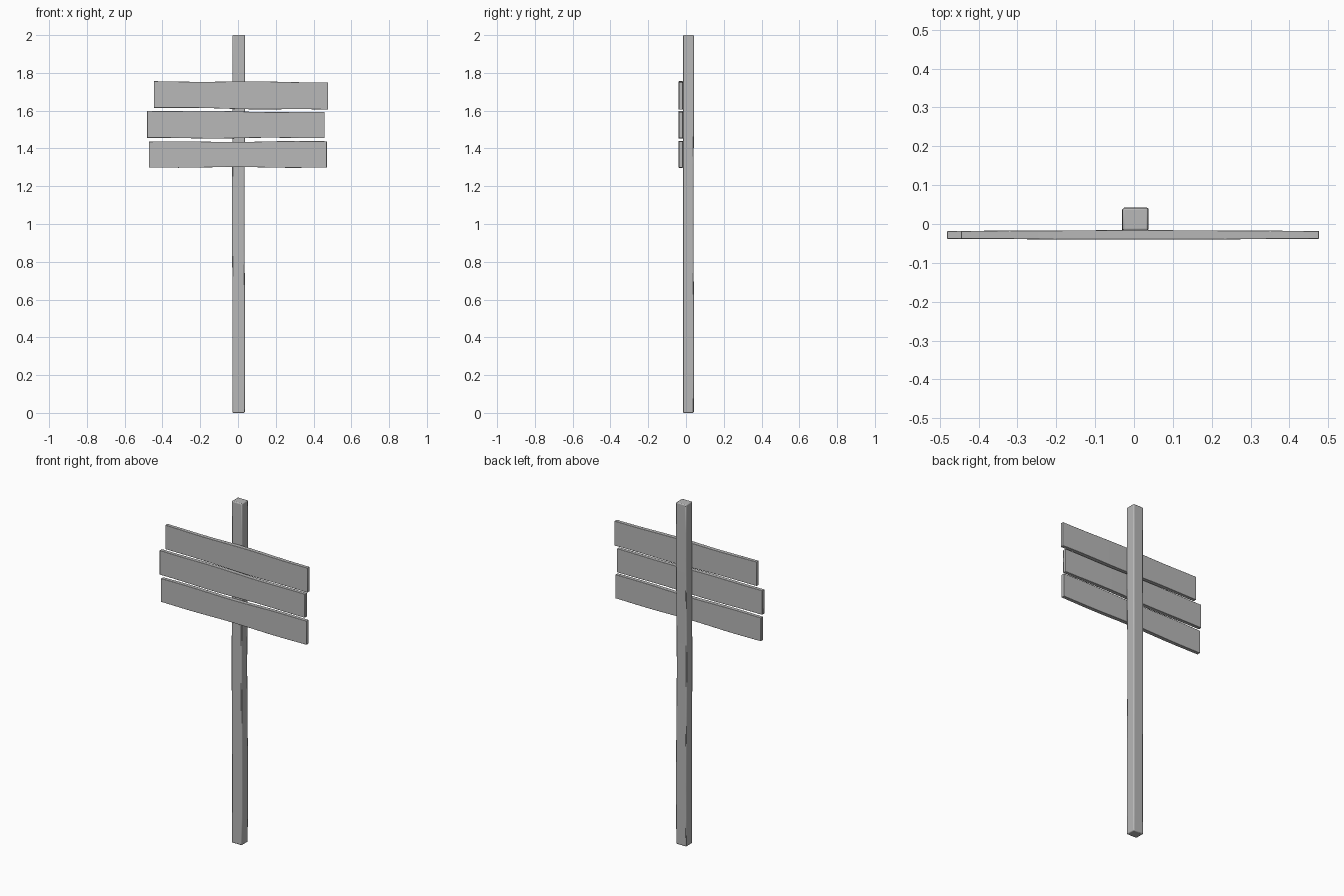
import bpy, bmesh, math

old = bpy.data.objects.get("Cube")
if old:
    bpy.data.objects.remove(old, do_unlink=True)

wood = bpy.data.materials.new("weathered_grey")
wood.use_nodes = True
GREY = (0.48, 0.48, 0.48, 1)
wood.diffuse_color = GREY
wood.node_tree.nodes["Principled BSDF"].inputs["Base Color"].default_value = GREY


def beam(name, rings, bevel):
    """Skin a list of four-cornered rings into a closed, softly bevelled beam."""
    bm = bmesh.new()
    loops = [[bm.verts.new(p) for p in ring] for ring in rings]
    for a, b in zip(loops, loops[1:]):
        for i in range(4):
            j = (i + 1) % 4
            bm.faces.new((a[i], a[j], b[j], b[i]))
    bm.faces.new(loops[0][::-1])
    bm.faces.new(loops[-1])
    bmesh.ops.recalc_face_normals(bm, faces=bm.faces)
    mesh = bpy.data.meshes.new(name)
    bm.to_mesh(mesh)
    bm.free()
    mesh.materials.append(wood)
    obj = bpy.data.objects.new(name, mesh)
    bpy.context.collection.objects.link(obj)
    mod = obj.modifiers.new("worn_edges", "BEVEL")
    mod.width = bevel
    mod.segments = 2
    mod.limit_method = "ANGLE"
    bpy.ops.object.select_all(action="DESELECT")
    obj.select_set(True)
    bpy.context.view_layer.objects.active = obj
    bpy.ops.object.shade_smooth_by_angle(angle=math.radians(30))


# Post: square timber with a faint waver along its length
STEPS = 12
rings = []
for k in range(STEPS + 1):
    t = k / STEPS
    w = 0.0015 * math.sin(9 * t)
    x0, x1 = -0.03 + w, 0.036 + w
    y0, y1 = -0.017, 0.041 + w
    rings.append([(x, y, 2 * t) for x, y in ((x0, y0), (x1, y0), (x1, y1), (x0, y1))])
beam("post", rings, 0.005)


# Boards: left and right x, then (bottom, top) heights at each end
def board(name, x0, x1, left, right, phase):
    rings = []
    for k in range(STEPS + 1):
        t = k / STEPS
        fade = math.sin(math.pi * t)
        wobble = 0.003 * fade * math.sin(8 * t + phase)
        lo = left[0] + (right[0] - left[0]) * t + wobble
        hi = left[1] + (right[1] - left[1]) * t - wobble
        x = x0 + (x1 - x0) * t
        front, back = -0.038 - 0.002 * fade, -0.018 + 0.002 * fade
        rings.append([(x, front, lo), (x, back, lo), (x, back, hi), (x, front, hi)])
    beam(name, rings, 0.0015)


board("top_board", -0.445, 0.476, (1.615, 1.756), (1.606, 1.750), 0)
board("middle_board", -0.481, 0.459, (1.456, 1.598), (1.454, 1.593), 2)
board("bottom_board", -0.472, 0.470, (1.299, 1.436), (1.299, 1.438), 4)
